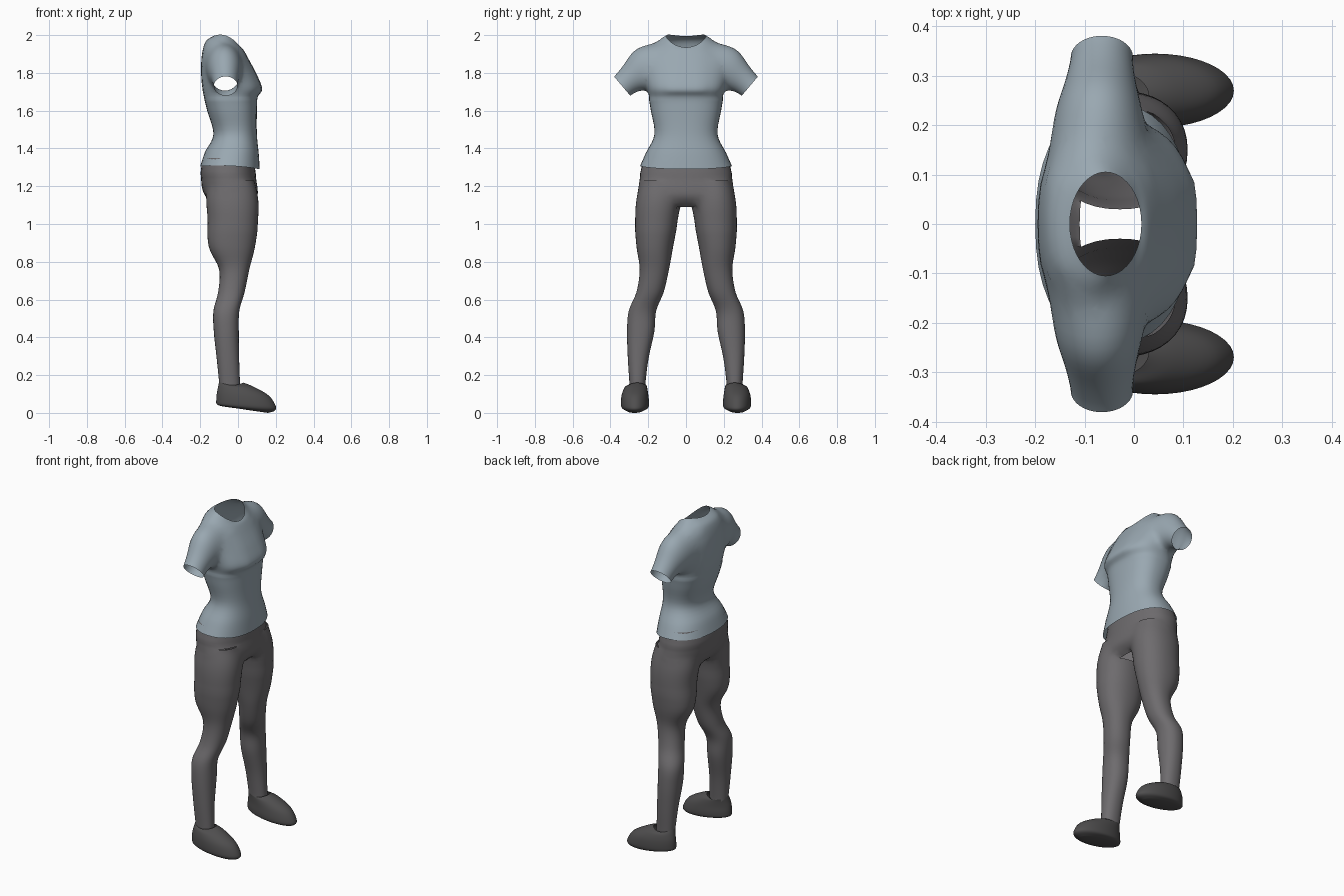
import bpy, bmesh, math
from mathutils import Vector

SEG, SUB = 40, 5

cube = bpy.data.objects.get("Cube")
if cube:
    bpy.data.objects.remove(cube, do_unlink=True)


def material(name, rgb):
    m = bpy.data.materials.new(name)
    m.use_nodes = True
    m.diffuse_color = (*rgb, 1)
    bsdf = m.node_tree.nodes["Principled BSDF"]
    bsdf.inputs["Base Color"].default_value = (*rgb, 1)
    bsdf.inputs["Roughness"].default_value = 0.8
    return m


SHIRT = material("blue grey cloth", (0.32, 0.39, 0.44))
PANTS = material("warm grey cloth", (0.155, 0.148, 0.155))
SHOES = material("dark grey leather", (0.078, 0.076, 0.077))


def band(x0, x1, y0, y1, z_back, z_front, lift=0, power=2.0):
    """Level or tilted ring: x and y limits, heights at back and front, side lift."""
    c = Vector(((x0 + x1) / 2, (y0 + y1) / 2, (z_back + z_front) / 2))
    u = Vector(((x1 - x0) / 2, 0, (z_front - z_back) / 2))
    return ring(c, u, Vector((0, (y1 - y0) / 2, 0)), lift, power)


def ring(c, u, v, lift=0, power=2.0):
    pts = []
    for i in range(SEG):
        a = math.tau * i / SEG
        co, si = math.cos(a), math.sin(a)
        p = c + u * math.copysign(abs(co) ** (2 / power), co)
        p += v * math.copysign(abs(si) ** (2 / power), si)
        p.z += lift * si * si
        pts.append(p)
    return pts


def smooth_rows(rows):
    """Catmull-Rom curve through matching points of each ring."""
    out = []
    for k in range(len(rows) - 1):
        a, b, c, d = (rows[min(max(k + j, 0), len(rows) - 1)] for j in (-1, 0, 1, 2))
        for s in range(SUB):
            t = s / SUB
            out.append([q + (r - p) * (t / 2) + (p * 2 - q * 5 + r * 4 - w) * (t * t / 2)
                        + (q * 3 - p - r * 3 + w) * (t ** 3 / 2)
                        for p, q, r, w in zip(a, b, c, d)])
    return out + [rows[-1]]


def loft(name, rows, mat):
    """Closed tube whose end caps sit in the second slot."""
    bm = bmesh.new()
    loops = [[bm.verts.new(p) for p in row] for row in smooth_rows(rows)]
    for lo, hi in zip(loops, loops[1:]):
        for i in range(SEG):
            j = (i + 1) % SEG
            bm.faces.new((lo[i], lo[j], hi[j], hi[i]))
    for cap in (loops[0], loops[-1]):
        bm.faces.new(cap).material_index = 1
    bmesh.ops.recalc_face_normals(bm, faces=bm.faces)
    me = bpy.data.meshes.new(name)
    bm.to_mesh(me)
    bm.free()
    me.materials.append(mat)
    me.materials.append(mat)
    ob = bpy.data.objects.new(name, me)
    bpy.context.collection.objects.link(ob)
    return ob


def finish(ob, blend=None, keep_cap=None):
    """Open the caps, relax the joins and shade smooth."""
    bm = bmesh.new()
    bm.from_mesh(ob.data)
    caps = [f for f in bm.faces if f.material_index == 1
            and not (keep_cap and keep_cap(f.calc_center_median()))]
    bmesh.ops.delete(bm, geom=caps, context='FACES')
    for f in bm.faces:
        f.material_index = 0
    if blend:
        bmesh.ops.remove_doubles(bm, verts=bm.verts, dist=0.004)
        soft = [v for v in bm.verts if blend(v.co) and not v.is_boundary]
        for _ in range(8):
            bmesh.ops.smooth_vert(bm, verts=soft, factor=0.5, use_axis_x=True,
                                  use_axis_y=True, use_axis_z=True)
    bm.to_mesh(ob.data)
    bm.free()
    ob.data.materials.pop()
    bpy.ops.object.select_all(action='DESELECT')
    ob.select_set(True)
    bpy.context.view_layer.objects.active = ob
    bpy.ops.object.shade_smooth_by_angle(angle=math.radians(50))


def unite(base, parts):
    for p in parts:
        mod = base.modifiers.new("join", 'BOOLEAN')
        mod.operation, mod.solver, mod.object = 'UNION', 'EXACT', p
    bpy.context.view_layer.update()
    deps = bpy.context.evaluated_depsgraph_get()
    me = bpy.data.meshes.new_from_object(base.evaluated_get(deps))
    base.modifiers.clear()
    base.data = me
    for p in parts:
        bpy.data.objects.remove(p, do_unlink=True)


# Shirt body: back x, front x, half width, back z, front z, side lift, squareness
body = [(-.2, .115, .243, 1.305, 1.29, .01, 2.3), (-.175, .11, .213, 1.38, 1.37, 0, 2.3),
        (-.13, .1, .167, 1.475, 1.475, 0, 2.3), (-.163, .1, .186, 1.6, 1.6, 0, 2.4),
        (-.18, .104, .198, 1.67, 1.67, 0, 2.5), (-.19, .128, .208, 1.73, 1.715, 0, 2.6),
        (-.195, .1, .218, 1.8, 1.79, 0, 2.4), (-.192, .058, .225, 1.89, 1.87, 0, 2.2),
        (-.172, .03, .17, 1.965, 1.92, .01, 2.1), (-.13, .015, .105, 1.995, 1.935, .03, 2)]
shirt = loft("shirt", [band(a, b, -w, w, zb, zf, l, p)
                       for a, b, w, zb, zf, l, p in body], SHIRT)

# Sleeves: centre x, y, z, depth radius, then slanted half-height y, z
arm = [(-.075, .1, 1.845, .1, .02, .115), (-.072, .208, 1.815, .094, .052, .122),
       (-.068, .283, 1.775, .073, .048, .067), (-.065, .338, 1.73, .063, .043, .051)]
unite(shirt, [loft("sleeve", [ring(Vector((x, s * y, z)), Vector((r, 0, 0)), Vector((0, s * vy, vz)))
                              for x, y, z, r, vy, vz in arm], SHIRT) for s in (-1, 1)])
finish(shirt, lambda c: c.z > 1.66 and abs(c.y) > .1 and c.z + abs(c.y) * .2 < 2.01)

# Trousers: hips joined with two legs
hips = [(-.185, .085, .222, 1.35), (-.197, .092, .24, 1.28), (-.196, .105, .255, 1.2),
        (-.172, .105, .235, 1.14), (-.11, .06, .15, 1.09)]
trousers = loft("trousers", [band(a, b, -w, w, z, z, 0, 2.3) for a, b, w, z in hips], PANTS)

# Leg: back x, front x, inner y, outer y, z
leg = [(-.15, .085, .04, .24, 1.23), (-.172, .11, .025, .264, 1.14), (-.163, .11, .04, .272, 1.03),
       (-.155, .09, .068, .262, .88), (-.1, .06, .09, .245, .76), (-.105, .035, .118, .262, .64),
       (-.13, .007, .158, .303, .54), (-.128, .004, .168, .312, .43),
       (-.113, .006, .198, .308, .29), (-.1, .01, .214, .3, .165), (-.095, .01, .216, .298, .12)]


def side(y0, y1, s):
    return (y0, y1) if s > 0 else (-y1, -y0)


unite(trousers, [loft("leg", [band(a, b, *side(y0, y1, s), z, z, 0, 2.2)
                              for a, b, y0, y1, z in leg], PANTS) for s in (-1, 1)])
finish(trousers, lambda c: 1.0 < c.z < 1.26)

# Shoes: back x, front x, inner y, outer y, back z, front z
shoe = [(-.085, .16, .225, .32, .035, 0), (-.112, .195, .2, .34, .045, .012),
        (-.115, .2, .195, .345, .07, .035), (-.112, .165, .2, .34, .105, .09),
        (-.106, .09, .206, .325, .135, .135), (-.1, .03, .21, .307, .165, .16)]
for s, label in ((1, "left_shoe"), (-1, "right_shoe")):
    ob = loft(label, [band(a, b, *side(y0, y1, s), zb, zf, 0 if zb < .15 else -.015)
                      for a, b, y0, y1, zb, zf in shoe], SHOES)
    finish(ob, keep_cap=lambda c: c.z < .1)
